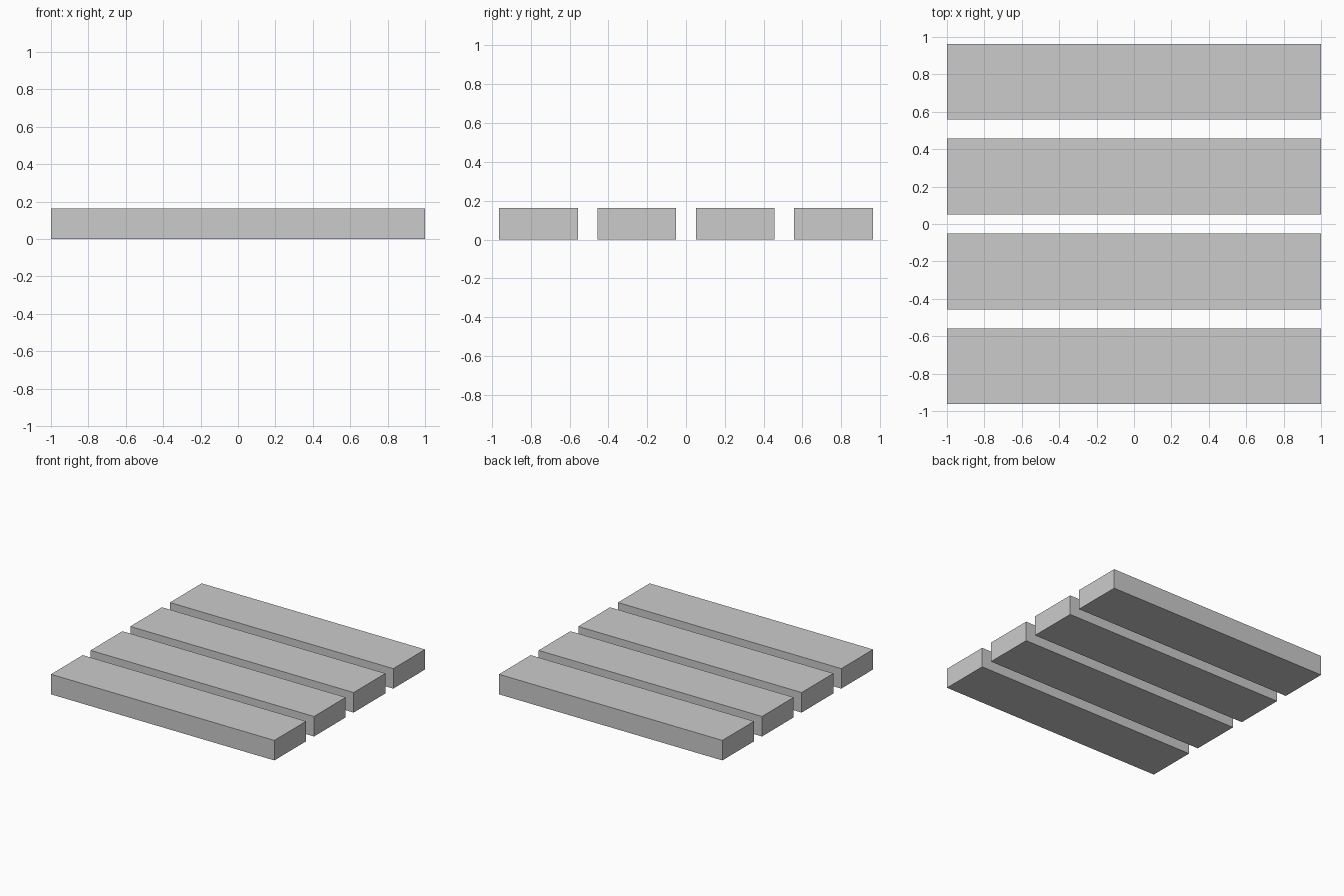
import bpy

if "Cube" in bpy.data.objects:
    bpy.data.objects.remove(bpy.data.objects["Cube"])

LENGTH, WIDTH, HEIGHT = 2.0, 0.406, 0.162
PITCH = 0.507
COUNT = 4


def add_plank(name, y):
    bpy.ops.mesh.primitive_cube_add(size=1, location=(0, y, HEIGHT / 2))
    plank = bpy.context.object
    plank.name = name
    plank.scale = (LENGTH, WIDTH, HEIGHT)
    bpy.ops.object.transform_apply(location=False, rotation=False, scale=True)


# Row of evenly spaced planks, front to back
for i in range(COUNT):
    add_plank(f"plank_{i + 1}", (i - (COUNT - 1) / 2) * PITCH)
